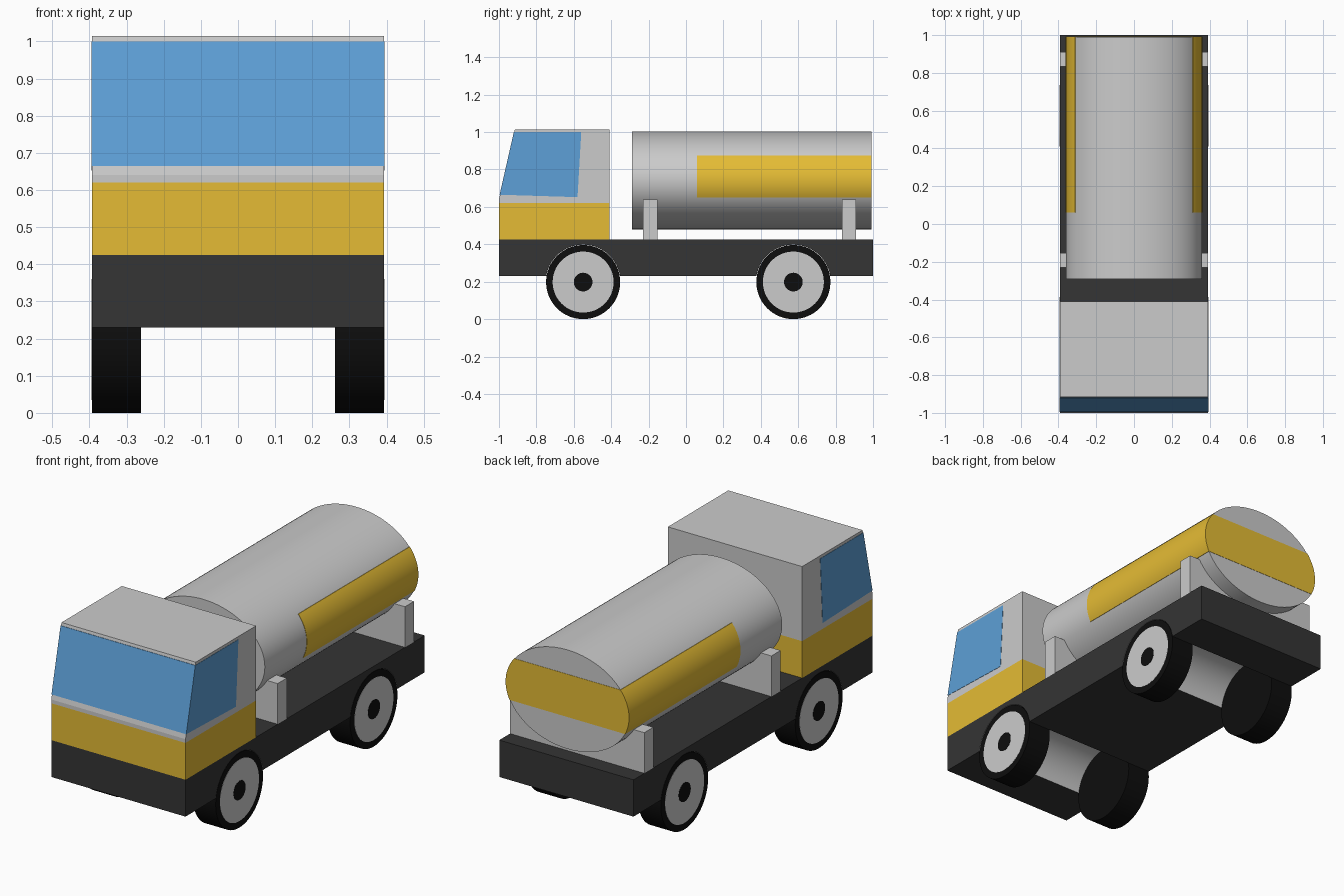
import bpy, bmesh, math

if "Cube" in bpy.data.objects:
    bpy.data.objects.remove(bpy.data.objects["Cube"])


def material(name, rgb):
    m = bpy.data.materials.new(name)
    m.diffuse_color = (*rgb, 1)
    m.use_nodes = True
    m.node_tree.nodes["Principled BSDF"].inputs["Base Color"].default_value = m.diffuse_color
    return m


YELLOW = material("yellow_paint", (0.78, 0.5, 0.035))
BLUE = material("glass_blue", (0.11, 0.35, 0.68))
DARK = material("chassis_dark", (0.035, 0.035, 0.035))
BLACK = material("rubber_black", (0.004, 0.004, 0.004))
GREY = material("arch_grey", (0.6, 0.6, 0.6))

W = 0.393  # half width


def prism(name, pts, a, b, axis="x", mat=None):
    """Extrude a closed 2D outline from a to b along x (outline y,z) or y (outline x,z)."""
    bm = bmesh.new()
    put = (lambda t, p: (t, p[0], p[1])) if axis == "x" else (lambda t, p: (p[0], t, p[1]))
    lo = [bm.verts.new(put(a, p)) for p in pts]
    hi = [bm.verts.new(put(b, p)) for p in pts]
    bm.faces.new(lo)
    bm.faces.new(hi)
    n = len(pts)
    for i in range(n):
        j = (i + 1) % n
        bm.faces.new((lo[i], lo[j], hi[j], hi[i]))
    bmesh.ops.recalc_face_normals(bm, faces=bm.faces)
    me = bpy.data.meshes.new(name)
    bm.to_mesh(me)
    bm.free()
    ob = bpy.data.objects.new(name, me)
    bpy.context.collection.objects.link(ob)
    if mat:
        me.materials.append(mat)
    return ob


def smooth(ob):
    bpy.ops.object.select_all(action="DESELECT")
    ob.select_set(True)
    bpy.context.view_layer.objects.active = ob
    bpy.ops.object.shade_smooth_by_angle(angle=math.radians(30))


def arc(cx, cz, rx, rz, a0, a1, n):
    return [(cx + rx * math.cos(a0 + (a1 - a0) * i / n),
             cz + rz * math.sin(a0 + (a1 - a0) * i / n)) for i in range(n + 1)]


def circle(cx, cz, rx, rz, n=64):
    return arc(cx, cz, rx, rz, 0, 2 * math.pi, n)[:-1]


def rect(p0, p1, q0, q1):
    return [(p0, q0), (p1, q0), (p1, q1), (p0, q1)]


# chassis with wheel arches cut through its full width
AXLES = (-0.55, 0.574)
R = 0.198
BOTTOM, DECK = 0.23, 0.425
arch_r = R + 0.002
a = math.asin((BOTTOM - R) / arch_r)
outline = [(-1, DECK), (-1, BOTTOM)]
for y in AXLES:
    outline += arc(y, R, arch_r, arch_r, math.pi - a, a, 28)
outline += [(1, BOTTOM), (1, DECK)]
chassis = prism("chassis", outline, -W, W, mat=DARK)
chassis.data.materials.append(GREY)
for f in chassis.data.polygons:
    c = f.center
    if abs(f.normal.x) < 0.5 and abs(c.y) < 0.99 and BOTTOM + 0.002 < c.z < DECK - 0.002:
        f.material_index = 1
smooth(chassis)

# wheels: tyre, hub disc and centre cap
for y, end in zip(AXLES, ("front", "rear")):
    for s, side in ((1, "right"), (-1, "left")):
        for part, r, x0, x1, mat in (("tyre", R, 0.261, W, BLACK),
                                     ("hub", 0.163, 0.38, W + 0.001, None),
                                     ("hub_cap", 0.05, 0.38, W + 0.002, BLACK)):
            smooth(prism(f"{end}_{side}_{part}", circle(y, R, r, r), s * x0, s * x1, mat=mat))

# cab: yellow lower band, grey upper body with raked front
BACK = -0.41
prism("cab_lower", rect(-1, BACK, DECK, 0.62), -W, W, mat=YELLOW)
prism("cab_upper", [(-1, 0.62), (BACK, 0.62), (BACK, 1.015), (-0.915, 1.015), (-1, 0.64)], -W, W)

# wraparound glass: windscreen and both side windows
prism("cab_windows", [(-0.9965, 0.665), (-0.58, 0.652), (-0.56, 1.0), (-0.9205, 1.0)],
      -W - 0.0015, W + 0.0015, mat=BLUE)

# elliptical tank
TZ, RX, RZ = 0.742, 0.36, 0.262
smooth(prism("tank", circle(0, TZ, RX, RZ, 96), -0.29, 0.991, "y"))

# yellow band round the rear of the tank: ellipse clipped between two heights
e = 0.0015
lo, hi = math.asin((0.65 - TZ) / RZ), math.asin((0.875 - TZ) / RZ)
right = arc(0, TZ, RX + e, RZ + e, lo, hi, 20)
band = right + [(-x, z) for x, z in reversed(right)]
smooth(prism("tank_band", band, 0.06, 0.9925, "y", YELLOW))

# cradles under the tank
for name, y0, y1 in (("front_cradle", -0.23, -0.153), ("rear_cradle", 0.835, 0.91)):
    prism(name, rect(y0, y1, DECK, 0.64), -W, W)
